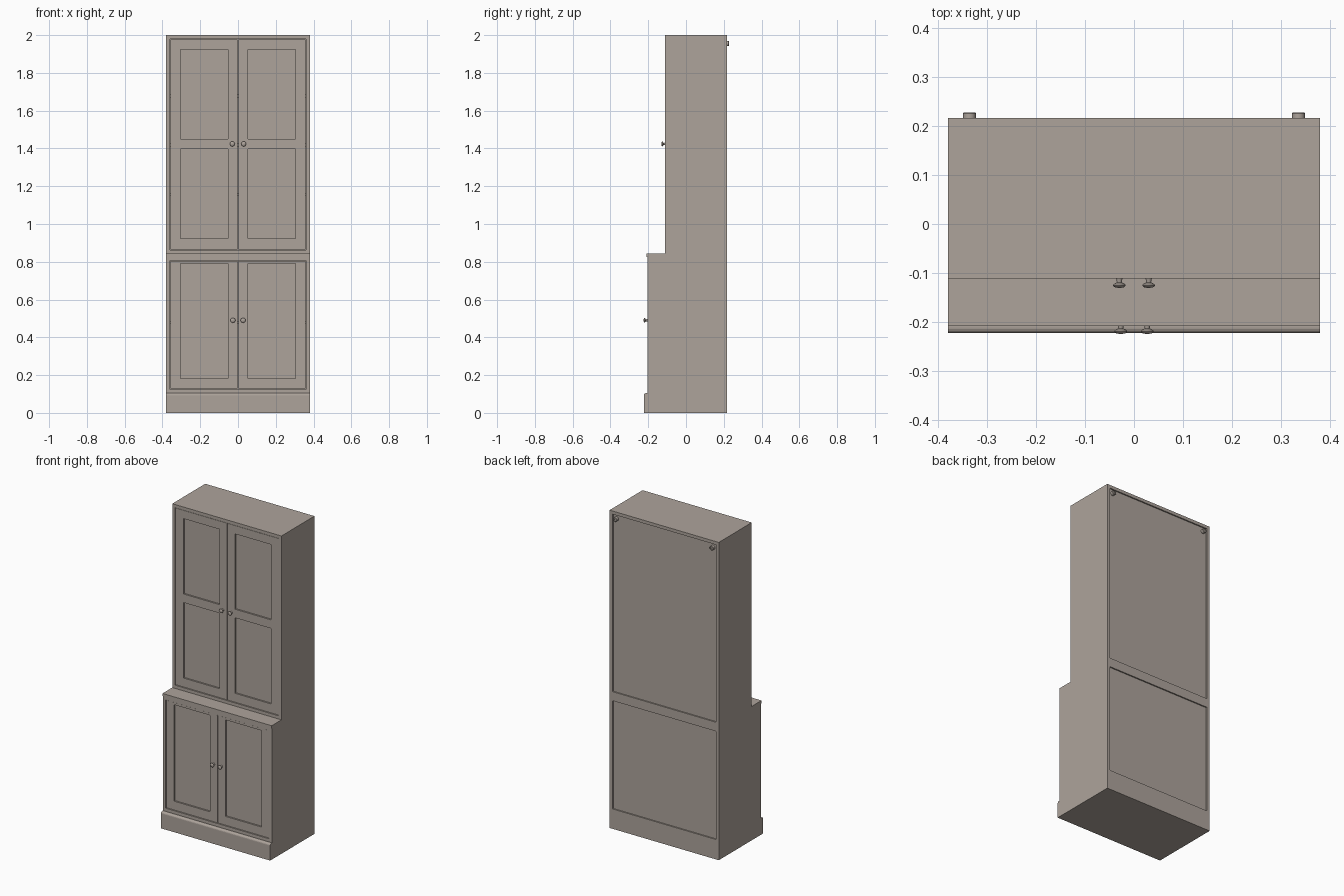
import bpy, bmesh, math
from mathutils import Matrix

if "Cube" in bpy.data.objects:
    bpy.data.objects.remove(bpy.data.objects["Cube"], do_unlink=True)

paint = bpy.data.materials.new("warm_grey_paint")
COLOUR = (0.42, 0.37, 0.33, 1)
paint.diffuse_color = COLOUR
paint.use_nodes = True
paint.node_tree.nodes["Principled BSDF"].inputs["Base Color"].default_value = COLOUR


def finish(name, bm):
    mesh = bpy.data.meshes.new(name)
    bmesh.ops.recalc_face_normals(bm, faces=bm.faces)
    bm.to_mesh(mesh)
    bm.free()
    mesh.materials.append(paint)
    obj = bpy.data.objects.new(name, mesh)
    bpy.context.collection.objects.link(obj)
    return obj


def add_box(bm, x, y, z):
    """Box from three (low, high) ranges."""
    size = [b - a for a, b in (x, y, z)]
    mid = [(a + b) / 2 for a, b in (x, y, z)]
    bmesh.ops.create_cube(bm, size=1, matrix=Matrix.Translation(mid) @ Matrix.Diagonal((*size, 1)))


def boxes(name, *parts):
    bm = bmesh.new()
    for part in parts:
        add_box(bm, *part)
    return finish(name, bm)


def lathe(name, profile, x, z, steps=24):
    """Turn (radius, y) points around an axis parallel to y."""
    bm = bmesh.new()
    verts = [bm.verts.new((x + r, y, z)) for r, y in profile]
    edges = [bm.edges.new(pair) for pair in zip(verts, verts[1:])]
    bmesh.ops.spin(bm, geom=verts + edges, cent=(x, 0, z), axis=(0, 1, 0),
                   angle=math.tau, steps=steps)
    bmesh.ops.remove_doubles(bm, verts=bm.verts, dist=0.0001)
    obj = finish(name, bm)
    bpy.ops.object.select_all(action='DESELECT')
    obj.select_set(True)
    bpy.context.view_layer.objects.active = obj
    bpy.ops.object.shade_smooth_by_angle(angle=math.radians(40))
    return obj


W, BACK, T = 0.38, 0.217, 0.02
UPPER, LOWER = -0.111, -0.205


def carcass(name, front, z0, z1):
    """Open box frame with a recessed back panel."""
    y = (front, BACK)
    boxes(name + "_carcass",
          ((-W, T - W), y, (z0, z1)), ((W - T, W), y, (z0, z1)),
          ((T - W, W - T), y, (z0, z0 + T)), ((T - W, W - T), y, (z1 - T, z1)))
    boxes(name + "_back_panel",
          ((T - W, W - T), (BACK - 0.016, BACK - 0.008), (z0 + T, z1 - T)))


def door(name, side, front, z0, z1, openings):
    """Framed door with a recessed panel in each (low, high) opening."""
    y = (front + 0.003, front + 0.024)
    inner, outer, a, b = 0.0015, W - T - 0.002, 0.054, 0.304

    def span(p, q):
        return tuple(sorted((side * p, side * q)))
    levels = [z0] + [v for o in openings for v in o] + [z1]
    rails = [(span(a, b), y, (levels[i], levels[i + 1])) for i in range(0, len(levels), 2)]
    boxes(name + "_frame", (span(inner, a), y, (z0, z1)), (span(b, outer), y, (z0, z1)), *rails)
    boxes(name + "_panels", *[(span(a, b), (front + 0.013, front + 0.018), o) for o in openings])


def knob(name, x, front, z):
    profile = [(0, 0.004), (0.008, 0.004), (0.006, -0.002), (0.005, -0.008),
               (0.012, -0.012), (0.013, -0.015), (0.010, -0.018), (0, -0.020)]
    lathe(name, [(r, front + y) for r, y in profile], x, z)


# Plinth with a rounded front board
boxes("plinth_base", ((-W, W), (LOWER, BACK), (0, 0.105)))
board = boxes("plinth_front_board", ((-W, W), (-0.223, LOWER), (0, 0.105)))
bm = bmesh.new()
bm.from_mesh(board.data)
top_edge = [e for e in bm.edges if all(v.co.z > 0.1 and v.co.y < -0.21 for v in e.verts)]
bmesh.ops.bevel(bm, geom=top_edge, offset=0.012, segments=5, profile=0.5, affect='EDGES')
bm.to_mesh(board.data)
bm.free()

# Cabinets and the counter between them
carcass("lower", LOWER, 0.105, 0.826)
boxes("counter_top", ((-W, W), (LOWER - 0.003, BACK), (0.826, 0.843)))
carcass("upper", UPPER, 0.843, 2.0)

# Interior shelves
boxes("upper_shelves", *[((T - W, W - T), (UPPER + 0.03, BACK - 0.016), (z, z + 0.015))
                         for z in (1.15, 1.41, 1.67)])
boxes("lower_shelf", ((T - W, W - T), (LOWER + 0.03, BACK - 0.016), (0.47, 0.485)))

# Doors, knobs and wall fixings
for side, label in ((1, "left"), (-1, "right")):
    door(label + "_upper_door", side, UPPER, 0.866, 1.977, [(0.922, 1.397), (1.451, 1.925)])
    door(label + "_lower_door", side, LOWER, 0.128, 0.803 + 0.001, [(0.183, 0.765 + 0.025)])
    knob(label + "_upper_knob", side * 0.03, UPPER, 1.424)
    knob(label + "_lower_knob", side * 0.027, LOWER, 0.49)
    lathe(label + "_wall_fixing",
          [(0, BACK - 0.01), (0.013, BACK - 0.01), (0.013, BACK + 0.009),
           (0.011, BACK + 0.011), (0.005, BACK + 0.011), (0.005, BACK + 0.006), (0, BACK + 0.006)],
          side * 0.336, 1.955)
